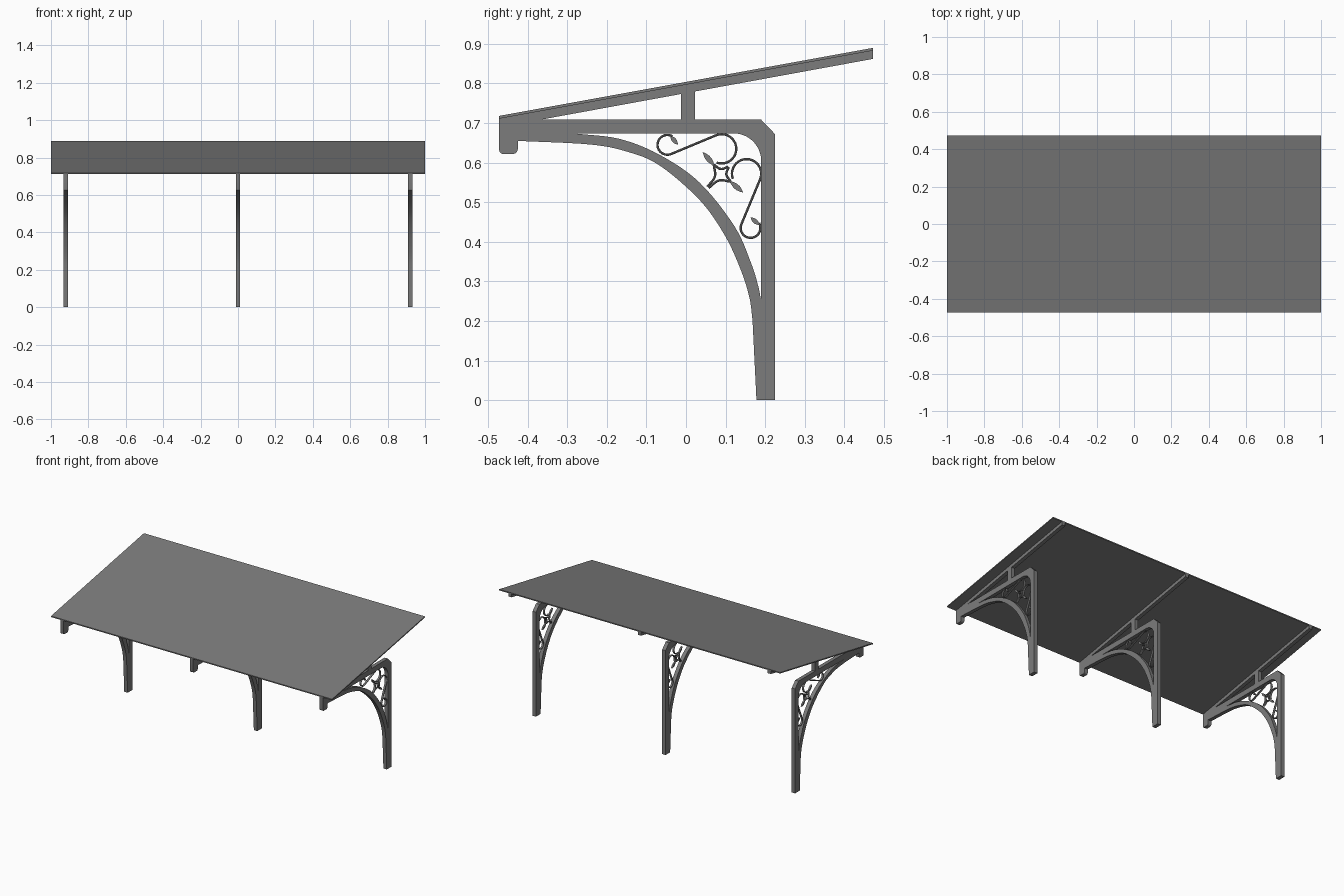
import bpy
import bmesh
from math import radians, sin, cos, pi
from mathutils import Vector

if "Cube" in bpy.data.objects:
    bpy.data.objects.remove(bpy.data.objects["Cube"], do_unlink=True)

iron = bpy.data.materials.new("grey iron")
iron.use_nodes = True
iron.diffuse_color = (0.2, 0.2, 0.2, 1)
iron.node_tree.nodes["Principled BSDF"].inputs["Base Color"].default_value = (0.2, 0.2, 0.2, 1)

FRAME_X = (-0.922, 0, 0.922)
HALF = 0.012          # half thickness of a frame
SLOPE = 0.182         # roof pitch


def arc(cy, cz, r, a0, a1, n=16):
    angles = [radians(a0 + (a1 - a0) * i / n) for i in range(n + 1)]
    return [(cy + r * cos(a), cz + r * sin(a)) for a in angles]


def smooth_path(points, n=6):
    """Catmull-Rom curve through the points."""
    p = [Vector(q) for q in points]
    p = [2 * p[0] - p[1]] + p + [2 * p[-1] - p[-2]]
    out = []
    for a, b, c, d in zip(p, p[1:], p[2:], p[3:]):
        for i in range(n):
            t = i / n
            out.append(0.5 * (2 * b + (c - a) * t + (2 * a - 5 * b + 4 * c - d) * t * t
                              + (3 * b - a - 3 * c + d) * t ** 3))
    return [tuple(v) for v in out] + [tuple(points[-1])]


def mirrored(path):
    """Reflect across the diagonal of the corner."""
    return [(z - 0.482, y + 0.482) for y, z in path]


def side_shape(name, paths, extrude, closed=True, bevel=0.0):
    """Side profile drawn in y and z, thickened along x, one per frame."""
    curve = bpy.data.curves.new(name, "CURVE")
    curve.dimensions = "2D" if closed else "3D"
    curve.fill_mode = "BOTH" if closed else "FULL"
    curve.twist_mode = "Z_UP"
    curve.extrude = extrude
    curve.bevel_depth = bevel
    curve.bevel_resolution = 1
    for path in paths:
        s = curve.splines.new("POLY")
        s.points.add(len(path) - 1)
        for point, (y, z) in zip(s.points, path):
            point.co = (y, z, 0, 1)
        s.use_cyclic_u = closed
    curve.materials.append(iron)
    obj = bpy.data.objects.new(name, curve)
    bpy.context.collection.objects.link(obj)
    obj.rotation_euler = (radians(90), 0, radians(90))
    bpy.ops.object.select_all(action="DESELECT")
    obj.select_set(True)
    bpy.context.view_layer.objects.active = obj
    bpy.ops.object.convert(target="MESH")
    obj = bpy.context.object
    bpy.ops.object.shade_smooth_by_angle(angle=radians(30))
    for i, x in enumerate(FRAME_X):
        part = obj if i == 0 else obj.copy()
        if i:
            bpy.context.collection.objects.link(part)
        part.name = f"{name}_{i + 1}"
        part.location.x = x


# Roof sheet
bm = bmesh.new()
bmesh.ops.create_cube(bm, size=1)
for v in bm.verts:
    v.co = (v.co.x * 2, v.co.y * 0.944, v.co.z * 0.007 + 0.8005 + SLOPE * v.co.y * 0.944)
mesh = bpy.data.meshes.new("roof_sheet")
bm.to_mesh(mesh)
bm.free()
mesh.materials.append(iron)
bpy.context.collection.objects.link(bpy.data.objects.new("roof_sheet", mesh))

# Post, beam, end block and arch in one frame with a spandrel opening
lower_arch = smooth_path([(-0.425, 0.655), (-0.244, 0.646), (-0.15, 0.628), (-0.067, 0.593),
                          (0.034, 0.506), (0.097, 0.418), (0.138, 0.33), (0.16, 0.26),
                          (0.168, 0.203)])
upper_arch = smooth_path([(-0.274, 0.673), (-0.168, 0.66), (-0.067, 0.62), (0.034, 0.55),
                          (0.122, 0.44), (0.163, 0.35), (0.182, 0.29), (0.19, 0.25)])
outline = ([(-0.472, 0.711), (-0.41, 0.7085), (0.19, 0.7085), (0.225, 0.672), (0.225, 0), (0.178, 0)]
           + lower_arch[::-1]
           + arc(-0.437, 0.634, 0.012, 0, -90, 5) + arc(-0.462, 0.632, 0.01, -90, -180, 5))
opening = upper_arch + arc(0.12, 0.604, 0.07, 0, 90)
side_shape("bracket_frame", [outline, opening], HALF)

# Rafter and strut under the roof
rafter = [(-0.472, 0.712), (0.472, 0.884), (0.472, 0.862), (-0.37, 0.708), (-0.472, 0.69)]
side_shape("rafter", [rafter], HALF)
side_shape("strut", [[(-0.012, 0.70), (0.023, 0.70), (0.023, 0.79), (-0.012, 0.785)]], HALF)

# Scrollwork in the corner
scroll = arc(-0.047, 0.645, 0.025, 60, 290, 20) + arc(0.09, 0.635, 0.037, 110, -110, 20)
side_curve = smooth_path([(0.054, 0.539), (0.073, 0.565), (0.07, 0.595)])
top_curve = smooth_path([(0.07, 0.595), (0.088, 0.584), (0.107, 0.59)])
paths = [scroll, side_curve, top_curve]
side_shape("scrollwork", paths + [mirrored(p) for p in paths], 0.004, closed=False, bevel=0.003)


def leaf(base, tip, width):
    a, b = Vector(base), Vector(tip)
    d = b - a
    n = Vector((-d.y, d.x)).normalized() * width
    sides = [(t, sin(t * pi)) for t in (0.2, 0.4, 0.6, 0.8)]
    left = [tuple(a + d * t + n * w) for t, w in sides]
    right = [tuple(a + d * t - n * w) for t, w in sides]
    return [tuple(a)] + left + [tuple(b)] + right[::-1]


leaves = [leaf((0.072, 0.592), (0.042, 0.627), 0.007), leaf((-0.04, 0.668), (-0.02, 0.645), 0.006)]
side_shape("scroll_leaves", leaves + [mirrored(p) for p in leaves], 0.005)
